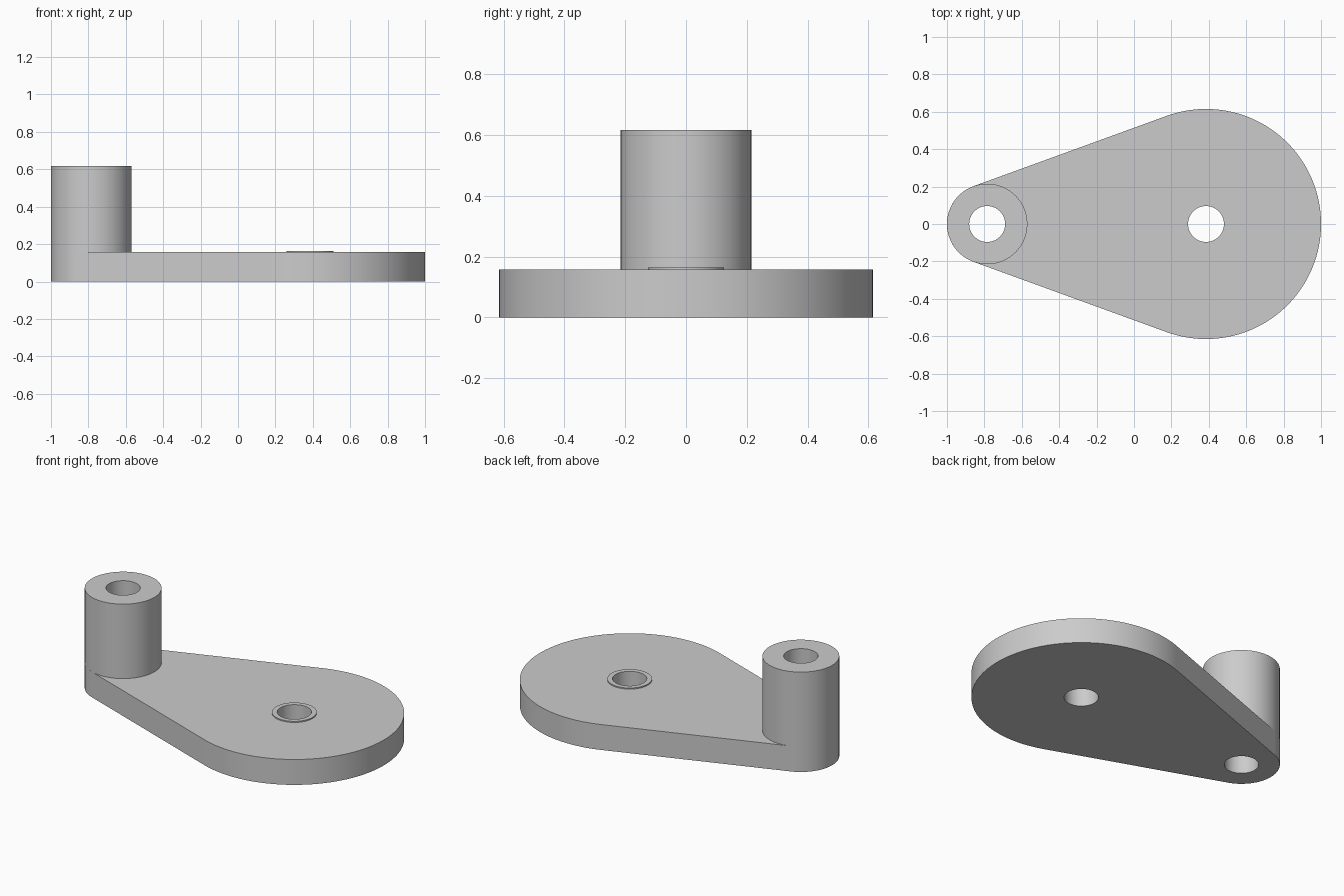
import bpy
import bmesh
from math import acos, cos, sin, pi

cube = bpy.data.objects.get("Cube")
if cube:
    bpy.data.objects.remove(cube, do_unlink=True)

GREY = (0.6, 0.6, 0.6, 1)
metal = bpy.data.materials.new("plain grey")
metal.use_nodes = True
metal.diffuse_color = GREY
metal.node_tree.nodes["Principled BSDF"].inputs["Base Color"].default_value = GREY

# Main dimensions
PIN_X, PIN_R = -0.785, 0.215
HUB_X, HUB_R = 0.385, 0.615
HOLE_R, RIM_R = 0.096, 0.125
PLATE_TOP, RIM_TOP, PIN_TOP = 0.157, 0.164, 0.617


def arc(x, r, start, end, steps):
    return [(x + r * cos(start + (end - start) * i / steps),
             r * sin(start + (end - start) * i / steps)) for i in range(steps + 1)]


def circle(x, r, steps=96):
    return arc(x, r, 0, 2 * pi, steps)[:-1]


def solid(name, loops, bottom, top):
    """Extrude an outline with holes between two heights."""
    bm = bmesh.new()
    edges = []
    for loop in loops:
        verts = [bm.verts.new((x, y, bottom)) for x, y in loop]
        edges += [bm.edges.new((a, b)) for a, b in zip(verts, verts[1:] + verts[:1])]
    bmesh.ops.triangle_fill(bm, use_beauty=True, edges=edges, normal=(0, 0, 1))
    extruded = bmesh.ops.extrude_face_region(bm, geom=bm.faces[:], use_keep_orig=True)
    verts = [g for g in extruded["geom"] if isinstance(g, bmesh.types.BMVert)]
    bmesh.ops.translate(bm, verts=verts, vec=(0, 0, top - bottom))
    bmesh.ops.recalc_face_normals(bm, faces=bm.faces[:])
    mesh = bpy.data.meshes.new(name)
    bm.to_mesh(mesh)
    bm.free()
    mesh.materials.append(metal)
    obj = bpy.data.objects.new(name, mesh)
    bpy.context.collection.objects.link(obj)
    bpy.ops.object.select_all(action="DESELECT")
    obj.select_set(True)
    bpy.context.view_layer.objects.active = obj
    bpy.ops.object.shade_smooth_by_angle(angle=pi / 6)
    return obj


# Teardrop plate: two arcs joined by their common tangents
t = pi - acos((HUB_R - PIN_R) / (HUB_X - PIN_X))
outline = arc(HUB_X, HUB_R, -t, t, 96) + arc(PIN_X, PIN_R, t, 2 * pi - t, 64)
solid("arm_plate", [outline, circle(PIN_X, HOLE_R), circle(HUB_X, HOLE_R)], 0, PLATE_TOP)

# Tall hollow post and the low rim around the hub hole
solid("hollow_post", [circle(PIN_X, PIN_R), circle(PIN_X, HOLE_R)], PLATE_TOP, PIN_TOP)
solid("hub_rim", [circle(HUB_X, RIM_R), circle(HUB_X, HOLE_R)], PLATE_TOP, RIM_TOP)
